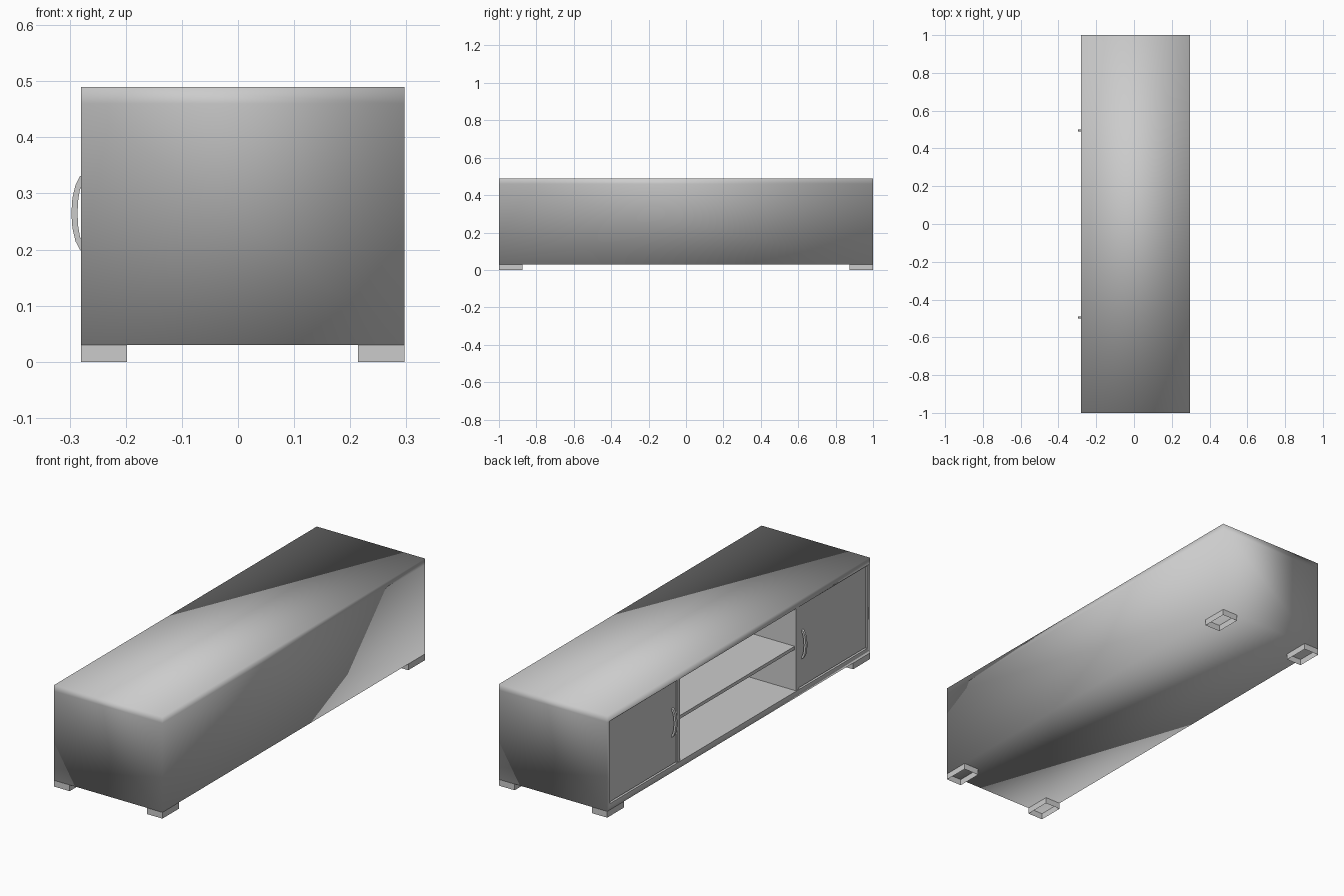
import bpy, bmesh, math

if "Cube" in bpy.data.objects:
    bpy.data.objects.remove(bpy.data.objects["Cube"])

X0, X1 = -0.28, 0.297          # open front (faces -x) and back of the cabinet
Z0, Z1 = 0.03, 0.49            # underside and top
IN_Z0, IN_Z1, IN_Y = 0.06, 0.458, 0.98   # inner opening
MID_Z = 0.265


def finish(name, bm, smooth=False):
    bmesh.ops.recalc_face_normals(bm, faces=bm.faces)
    for f in bm.faces:
        f.smooth = smooth
    me = bpy.data.meshes.new(name)
    bm.to_mesh(me)
    bm.free()
    ob = bpy.data.objects.new(name, me)
    bpy.context.collection.objects.link(ob)
    return ob


def box_bm(x, y, z):
    bm = bmesh.new()
    bmesh.ops.create_cube(bm, size=1)
    for v in bm.verts:
        v.co = [r[0] if c < 0 else r[1] for c, r in zip(v.co, (x, y, z))]
    return bm


def box(name, x, y, z):
    return finish(name, box_bm(x, y, z))


def span(side, a, b):
    return tuple(sorted((side * a, side * b)))


# Carcass: one softly shaded shell with a top band and a hollowed front
bm = box_bm((X0, X1), (-1, 1), (Z0, Z1))
bmesh.ops.bisect_plane(bm, geom=bm.verts[:] + bm.edges[:] + bm.faces[:],
                       plane_co=(0, 0, 0.46), plane_no=(0, 0, 1))
bm.normal_update()
front = next(f for f in bm.faces
             if f.normal.x < -0.9 and f.calc_center_median().z < 0.4)
bmesh.ops.inset_region(bm, faces=[front], thickness=0.02)
for v in front.verts:
    v.co.y = math.copysign(IN_Y, v.co.y)
    v.co.z = IN_Z0 if v.co.z < 0.25 else IN_Z1
rim = list(front.edges)
cavity = bmesh.ops.extrude_discrete_faces(bm, faces=[front])["faces"][0]
for v in cavity.verts:
    v.co.x = X1 - 0.02
inner_edges = {e for v in cavity.verts for e in v.link_edges}
for e in inner_edges | {e for e in rim if e.is_valid}:
    e.smooth = False
for e in bm.edges:
    if all(abs(v.co.x - X0) < 1e-4 and abs(v.co.y) < 0.99 for v in e.verts):
        e.smooth = False
finish("cabinet_carcass", bm, smooth=True)

# Middle shelf in the open bay
box("middle_shelf", (-0.27, X1 - 0.02), (-0.445, 0.445), (MID_Z - 0.008, MID_Z + 0.008))


def handle(name, y):
    """Bowed bar: rectangular section swept along a shallow arc."""
    bm = bmesh.new()
    rings = []
    n = 8
    for i in range(n + 1):
        a = math.pi * i / n
        c, s = math.cos(a), math.sin(a)
        ring = []
        for rz, rx, dy in ((0.071, 0.025, -0.006), (0.071, 0.025, 0.006),
                           (0.058, 0.014, 0.006), (0.058, 0.014, -0.006)):
            ring.append(bm.verts.new((-0.272 - rx * s, y + dy, MID_Z + rz * c)))
        rings.append(ring)
    for a, b in zip(rings, rings[1:]):
        for k in range(4):
            bm.faces.new((a[k], a[(k + 1) % 4], b[(k + 1) % 4], b[k]))
    bm.faces.new(rings[0])
    bm.faces.new(rings[-1])
    finish(name, bm)


# Mirrored parts: dividers, doors, handles and feet
for side, tag in ((1, "left"), (-1, "right")):
    box(f"divider_{tag}", (X0 + 0.003, X1 - 0.02), span(side, 0.442, 0.464), (IN_Z0, IN_Z1))
    box(f"door_{tag}", (-0.274, -0.255), span(side, 0.469, 0.976), (IN_Z0 + 0.004, IN_Z1 - 0.004))
    handle(f"handle_{tag}", side * 0.495)
    for xr, pos in (((X0, -0.198), "front"), ((0.214, X1), "back")):
        # Feet are open-ended tubes
        bm = box_bm(xr, span(side, 0.873, 1.0), (0, Z0))
        bm.normal_update()
        caps = [f for f in bm.faces if abs(f.normal.z) > 0.9]
        bmesh.ops.delete(bm, geom=caps, context='FACES_ONLY')
        finish(f"foot_{pos}_{tag}", bm)
